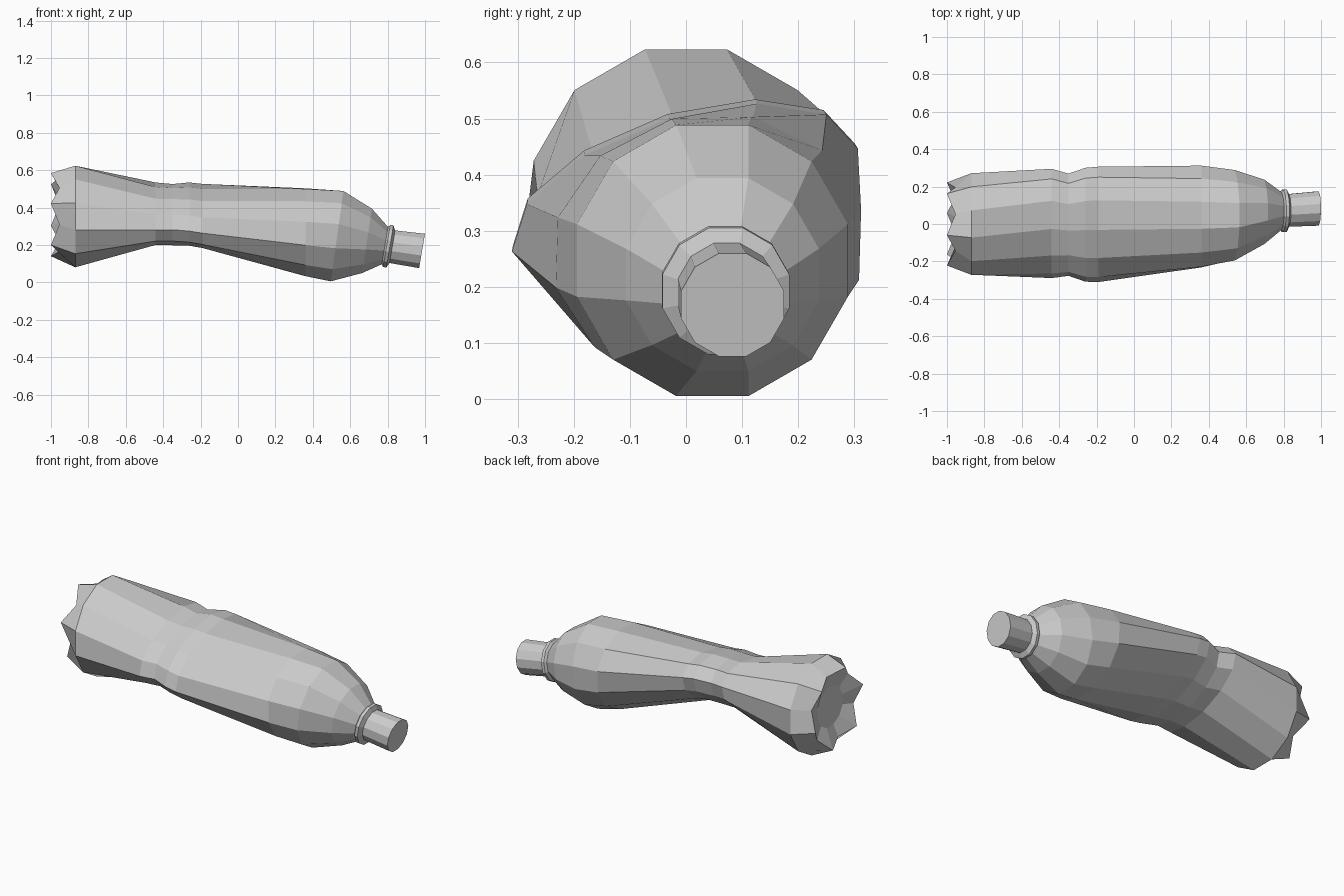
import bpy, bmesh
from math import sin, cos, radians

SIDES = 12

cube = bpy.data.objects.get("Cube")
if cube:
    bpy.data.objects.remove(cube, do_unlink=True)

plastic = bpy.data.materials.new("light_grey_plastic")
plastic.use_nodes = True
grey = (0.6, 0.6, 0.6, 1)
plastic.diffuse_color = grey
plastic.node_tree.nodes["Principled BSDF"].inputs["Base Color"].default_value = grey


def ring(bm, x, cy, cz, a, b, roll=0, pitch=0, notch=0):
    """Squashed ring across x; every other corner can be notched inward."""
    roll = radians(roll)
    verts = []
    for k in range(SIDES):
        t = radians(15 + 360 / SIDES * k) - roll
        shrink = 0.88 if notch and k % 2 == 0 else 1
        u, v = a * cos(t) * shrink, b * sin(t) * shrink
        y, z = u * cos(roll) - v * sin(roll), u * sin(roll) + v * cos(roll)
        dx = notch if k % 2 == 0 else 0
        verts.append(bm.verts.new((x + dx + pitch * z, cy + y, cz + z)))
    return verts


def loft(name, sections, cap_start=False, cap_end=False):
    bm = bmesh.new()
    rings = [ring(bm, *s) for s in sections]
    for r, s in zip(rings, rings[1:]):
        for k in range(SIDES):
            n = (k + 1) % SIDES
            bm.faces.new((r[k], r[n], s[n], s[k]))
    if cap_start:
        bm.faces.new(rings[0])
    if cap_end:
        bm.faces.new(rings[-1])
    bmesh.ops.recalc_face_normals(bm, faces=bm.faces)
    mesh = bpy.data.meshes.new(name)
    bm.to_mesh(mesh)
    bm.free()
    mesh.materials.append(plastic)
    obj = bpy.data.objects.new(name, mesh)
    bpy.context.collection.objects.link(obj)
    return obj


# Crushed body: recessed floor, pointed feet, flattened waist, shoulder
loft("bottle_body", [
    (-0.94, 0, 0.36, 0.12, 0.12),
    (-1.0, 0, 0.362, 0.23, 0.23, 0, 0, 0.045),
    (-0.87, 0, 0.352, 0.281, 0.281),
    (-0.44, 0.003, 0.367, 0.305, 0.145, 18),
    (-0.35, -0.004, 0.362, 0.285, 0.145, 18),
    (-0.26, -0.004, 0.365, 0.318, 0.145, 18),
    (-0.19, -0.002, 0.355, 0.322, 0.147, 18),
    (0.36, 0.04, 0.268, 0.281, 0.24, 10),
    (0.53, 0.047, 0.247, 0.25, 0.25, 0, 0.14),
    (0.69, 0.065, 0.222, 0.178, 0.178, 0, 0.15),
    (0.79, 0.07, 0.195, 0.1, 0.1, 0, 0.17),
], cap_start=True, cap_end=True)

# Raised collar under the neck
loft("neck_collar", [
    (0.783, 0.07, 0.197, 0.1, 0.1, 0, 0.17),
    (0.795, 0.07, 0.195, 0.117, 0.117, 0, 0.17),
    (0.812, 0.071, 0.192, 0.117, 0.117, 0, 0.17),
    (0.825, 0.072, 0.19, 0.09, 0.09, 0, 0.17),
], cap_start=True, cap_end=True)

# Neck with closed end
loft("neck", [
    (0.815, 0.072, 0.192, 0.09, 0.09, 0, 0.17),
    (0.984, 0.083, 0.168, 0.095, 0.095, 0, 0.17),
], cap_start=True, cap_end=True)
